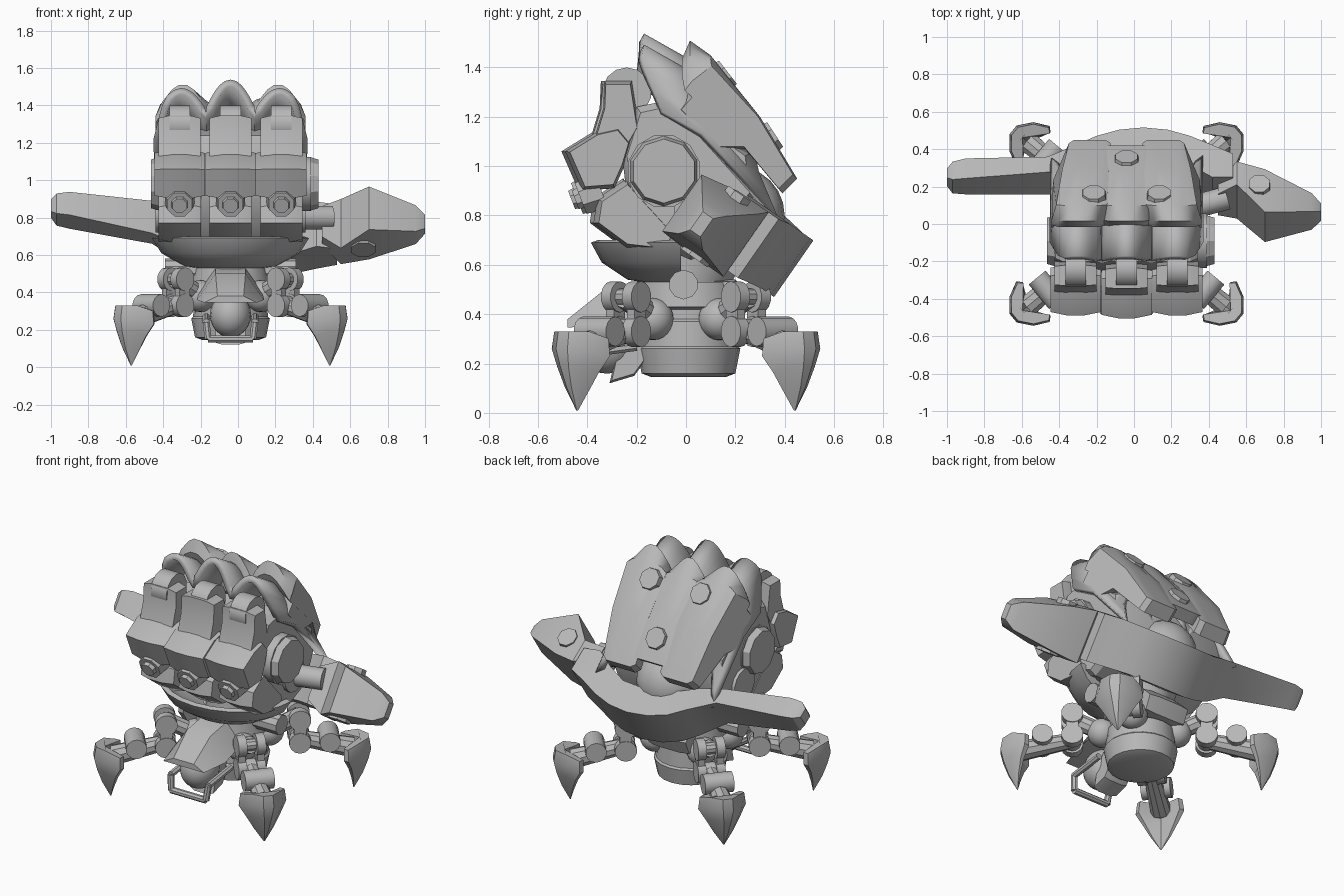
import bpy, bmesh, math
from mathutils import Vector

if "Cube" in bpy.data.objects:
    bpy.data.objects.remove(bpy.data.objects["Cube"])

CX = -0.04                      # symmetry axis of the walker
grey = bpy.data.materials.new("plain grey")
grey.diffuse_color = (0.48, 0.48, 0.48, 1)
grey.use_nodes = True
grey.node_tree.nodes["Principled BSDF"].inputs["Base Color"].default_value = grey.diffuse_color


def finish(name, bm):
    bmesh.ops.recalc_face_normals(bm, faces=bm.faces)
    me = bpy.data.meshes.new(name)
    bm.to_mesh(me)
    bm.free()
    me.materials.append(grey)
    ob = bpy.data.objects.new(name, me)
    bpy.context.collection.objects.link(ob)
    return ob


def loft(name, rings):
    """Skin closed rings of equal length and cap both ends."""
    bm = bmesh.new()
    rv = [[bm.verts.new(p) for p in r] for r in rings]
    n = len(rings[0])
    for a, b in zip(rv, rv[1:]):
        for i in range(n):
            j = (i + 1) % n
            bm.faces.new((a[i], a[j], b[j], b[i]))
    bm.faces.new(rv[0])
    bm.faces.new(rv[-1])
    return finish(name, bm)


def column(name, poly, cx, hw, shrink=0.9, flat=0.55):
    """Side profile (y, z) spread along x with shrunken, chamfered sides."""
    my = sum(p[0] for p in poly) / len(poly)
    mz = sum(p[1] for p in poly) / len(poly)
    rings = []
    for f, s in ((-1, shrink), (-flat, 1), (flat, 1), (1, shrink)):
        rings.append([(cx + f * hw, my + (y - my) * s, mz + (z - mz) * s) for y, z in poly])
    return loft(name, rings)


def rod(name, p0, p1, r0, r1=None, n=16):
    p0, p1 = Vector(p0), Vector(p1)
    q = (p1 - p0).to_track_quat('Z', 'Y')
    r1 = r0 if r1 is None else r1
    rings = []
    for p, r in ((p0, r0), (p1, r1)):
        rings.append([p + q @ Vector((r * math.cos(a), r * math.sin(a), 0))
                      for a in ((i + 0.5) * math.tau / n for i in range(n))])
    return loft(name, rings)


def ball(name, c, r, scale=(1, 1, 1)):
    bm = bmesh.new()
    bmesh.ops.create_uvsphere(bm, u_segments=20, v_segments=12, radius=r)
    for v in bm.verts:
        v.co = Vector(c) + Vector(v.co[i] * scale[i] for i in range(3))
    return finish(name, bm)


def bolt(name, c, axis, r=0.075, h=0.03):
    c, axis = Vector(c), Vector(axis).normalized()
    rod(name, c - axis * h, c + axis * h, r, r * 0.85, 8)


# ---- round base and pivot ----
def circle(r, z, n=20):
    return [(CX + r * math.cos(i * math.tau / n), r * math.sin(i * math.tau / n) + 0.01, z) for i in range(n)]

loft("base_cup", [circle(r, z) for r, z in ((.15, .145), (.19, .16), (.21, .26), (.2, .27), (.195, .37),
                                            (.18, .38), (.18, .42), (.215, .43), (.2, .53))])
column("rear_box", [(.1, .54), (.2, .54), (.27, .47), (.23, .38), (.1, .38)], CX, .14)
rod("pivot", (CX - .35, -.01, .52), (CX + .35, -.01, .52), .06, n=10)
rod("neck", (CX, .0, .48), (CX, .08, .75), .15, .2)

# ---- head, visor, chin and handle ----
ball("head", (CX, -.32, .28), .11, (1, 1.1, 1.1))
column("chin", [(-.31, .12), (-.21, .15), (-.1, .3), (-.2, .36), (-.28, .25)], CX, .08)
visor = []
for y, z0, z1, wb, wt in ((-.16, .4, .53, .17, .08), (-.33, .36, .5, .18, .08), (-.48, .345, .38, .14, .07)):
    visor.append([(CX - wb, y, z0), (CX + wb, y, z0), (CX + wt, y, z1), (CX - wt, y, z1)])
loft("visor", visor)
path = [(-.13, -.2, .27), (-.13, -.42, .24), (-.12, -.43, .15), (.12, -.43, .15), (.13, -.42, .24), (.13, -.2, .27)]
for a, b in zip(path, path[1:]):
    rod("handle", (CX + a[0], a[1], a[2]), (CX + b[0], b[1], b[2]), .02, n=8)

# ---- four legs, built in radial, tangential and height coordinates ----
for sx in (-1, 1):
    for sy in (-1, 1):
        d = Vector((sx * .77, sy * .64, 0))
        t = Vector((-sy * .64, sx * .77, 0))

        def P(r, w, z):
            return Vector((CX, 0, 0)) + d * r + t * w + Vector((0, 0, z))
        ball("hip", P(.21, 0, .38), .085)
        rod("hip_axle", P(.2, 0, .38), P(.38, 0, .47), .05, n=10)
        rod("link_pin", P(.38, -.06, .47), P(.38, .06, .47), .035, n=10)
        for w in (-.055, .055):
            for z in (.47, .33):
                rod("link_eye", P(.38, w - .025, z), P(.38, w + .025, z), .063, n=14)
            loft("link_bar", [[P(.345, w - .02, z), P(.415, w - .02, z), P(.415, w + .02, z),
                               P(.345, w + .02, z)] for z in (.47, .33)])
        rod("knee", P(.38, -.035, .33), P(.38, .035, .33), .05, n=14)
        rod("shin", P(.38, 0, .33), P(.68, 0, .26), .045, .06, 10)
        rod("ankle", P(.55, -.085, .33), P(.55, .085, .33), .06, n=14)
        foot = []       # claw shell, open towards the body
        for z, k, c, inner in ((.01, .03, .69, .69), (.1, .42, .7, .67), (.18, .72, .7, .66), (.25, 1, .69, .7),
                               (.32, .93, .685, .73)):
            foot.append([P(c + (r - .69) * k, w * k, z + dz * k) for r, w, dz in
                         ((.787, .03, .01), (.73, .1, .01), (.65, .14, -.02), (.625, .118, -.02), (inner, 0, 0),
                          (.625, -.118, -.02), (.65, -.14, -.02), (.73, -.1, .01), (.787, -.03, .01))])
        loft("foot", foot)

# ---- curved front skirt below the fist ----
skirt = []
for r, z in ((.18, .53), (.25, .54), (.37, .61), (.42, .69), (.39, .7), (.3, .63), (.16, .58)):
    skirt.append([(CX + r * math.cos(a), -.02 + .87 * r * math.sin(a), z)
                  for a in (math.pi * (1 + i / 12) for i in range(13))])
loft("front_skirt", [list(s) for s in zip(*skirt)])

# ---- palm block and rear ball ----
palm = [(-.2, 1.24), (-.06, 1.27), (.16, 1.12), (.26, 1.05), (.28, .89), (.2, .7), (.02, .62), (-.12, .68),
        (-.24, .88), (-.26, 1.05)]
column("palm", palm, CX, .38, .92, .9)
ball("rear_ball", (CX, .2, .8), .2)
for s, w in ((-1, .385), (1, .43)):
    rod("side_disc", (CX + s * .34, -.09, .98), (CX + s * w, -.09, .98), .15, n=12)
    rod("side_disc_cap", (CX + s * w, -.09, .98), (CX + s * (w + .04), -.09, .98), .142, .13, 10)
    rod("side_joint", (CX + s * .3, .05, .82), (CX + s * .4, .05, .82), .1, n=14)

# ---- three curled fingers ----
middle = [(-.36, 1.14), (-.27, 1.16), (-.22, 1.1), (-.25, 1.0), (-.29, .91), (-.42, .9), (-.49, 1.06)]
upper = [(-.33, 1.345), (-.22, 1.345), (-.19, 1.15), (-.23, 1.08), (-.37, 1.12), (-.335, 1.235)]
tip = [(-.36, .87), (-.375, .77), (-.24, .67), (-.06, .65), (-.03, .72), (-.24, .95)]
for i in (-1, 0, 1):
    x, f = CX + i * .272, (0 if i else -.015)
    column("finger_middle", [(y + f, z) for y, z in middle], x, .135, .88, .3)
    column("finger_upper", [(y + f, z) for y, z in upper], x, .112, .9, .5)
    column("finger_tip", [(y + f, z) for y, z in tip], x, .113, .86, .4)
    rod("knuckle", (x - .055, -.24, 1.3), (x + .055, -.24, 1.3), .1, n=14)
    bolt("finger_bolt", (x, -.385 + f, .885), (0, -.9, -.35), .085, .045)
    bolt("finger_bolt_cap", (x, -.43 + f, .87), (0, -.9, -.35), .05, .02)

# ---- wavy knuckle hood ----
bm = bmesh.new()
N = 36
rows = []
for i in range(N + 1):
    u = -1.5 + 3 * i / N
    k = abs(math.cos(math.pi * u))
    e = max(0, abs(u) - 1.3) / .2
    crest = 1.52 if abs(u) < .5 else 1.475
    x = CX + u * .262
    z = 1.345 + (crest - 1.345) * k - .13 * e
    y = -.2 + .02 * k + .1 * e
    rows.append([bm.verts.new(p) for p in ((x, y, z), (x, y + .16, z - .09), (x, y + .46, z - .42))])
for a, b in zip(rows, rows[1:]):
    for j in (0, 1):
        bm.faces.new((a[j], b[j], b[j + 1], a[j + 1]))
hood = finish("knuckle_hood", bm)
sol = hood.modifiers.new("thickness", 'SOLIDIFY')
sol.thickness, sol.offset = .04, 0


# ---- armour plate on the back of the hand, humped along its front edge ----
def plate(name, pts, cx, hw, shrink):
    """Points are (y, z, drop at the sides of the hump, taper towards the axis)."""
    my, mz = sum(p[0] for p in pts) / len(pts), sum(p[1] for p in pts) / len(pts)
    rings = []
    for f in (-1, -.75, -.4, -.15, .15, .4, .75, 1):
        s = shrink if abs(f) == 1 else 1
        g = 1 - math.cos(f * math.pi / 2)
        rings.append([(CX + (cx + f * hw) * k, my + (y - my) * s, mz + (z - mz) * s - g * drop)
                      for y, z, drop, k in pts])
    loft(name, rings)

outer = [(.016, 1.513, .15, 1), (.1, 1.45, .03, .94), (.3, 1.2, 0, .86), (.45, .95, 0, .77), (.39, .89, 0, .8),
         (.24, 1.07, 0, .98), (.12, 1.07, 0, 1), (-.03, 1.23, 0, 1), (.016, 1.347, .06, 1), (-.016, 1.44, .12, 1)]
centre = [(.016, 1.5, .14, 1), (.1, 1.43, .03, 1), (.3, 1.19, 0, 1), (.42, 1.0, 0, 1), (.36, .96, 0, 1),
          (.22, 1.1, 0, 1), (.1, 1.12, 0, 1), (0, 1.25, 0, 1), (-.01, 1.42, .1, 1)]
for s in (-1, 1):
    plate("back_plate_side", outer, s * .255, .145, .94)
    bolt("back_bolt", (CX + s * .175, .15, 1.365), (0, .79, .61), h=.025)
plate("back_plate_centre", centre, 0, .125, .97)
bolt("back_bolt", (CX, .34, 1.115), (0, .84, .55), h=.025)


# ---- tilted crescent blade and thumb: x, s along the tilted plane, t across it ----
def T(x, s, t):
    return Vector((x, -.82 * s + .57 * t, .57 * s + .82 * t))

def tilted(name, stations):
    return loft(name, [[T(x, a, t0), T(x, b, t0), T(x, b, t1), T(x, a, t1)] for x, a, b, t0, t1 in stations])

tilted("crescent_blade", [(-1, .25, .31, .8, .88), (-.97, .22, .335, .77, .9), (-.9, .205, .335, .76, .91),
                          (-.46, .18, .28, .68, .89), (-.3, .09, .24, .62, .88), (-.2, .03, .2, .6, .87),
                          (-.08, -.01, .17, .59, .87), (.05, -.025, .15, .59, .87), (.18, -.01, .16, .59, .87),
                          (.3, .03, .22, .59, .87), (.42, .09, .3, .58, .87), (.53, .14, .29, .57, .86)])
tilted("thumb", [(.45, .28, .36, .6, .8), (.55, .19, .34, .54, .86), (.7, .22, .5, .55, .83),
                 (.95, .32, .44, .58, .75), (1, .36, .41, .62, .71)])
bolt("thumb_bolt", T(.67, .33, .695), (0, .57, .82), .07, .16)
rod("thumb_axle", (.28, .08, .8), (.5, .14, .8), .065, n=12)

# ---- shading: keep edges sharp ----
for ob in bpy.data.objects:
    ob.select_set(True)
bpy.context.view_layer.objects.active = hood
bpy.ops.object.shade_smooth_by_angle(angle=math.radians(32))
